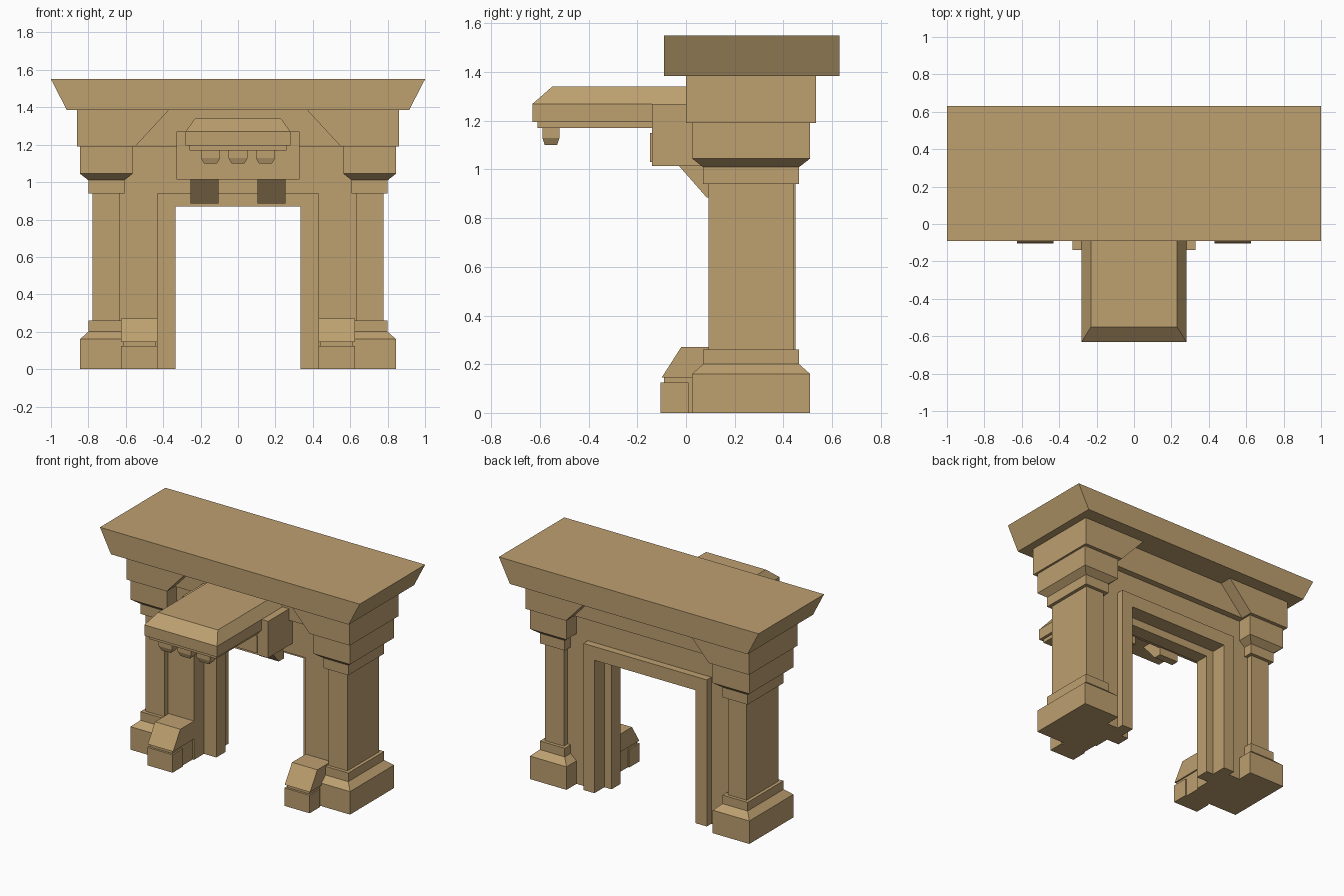
import bpy, bmesh

if "Cube" in bpy.data.objects:
    bpy.data.objects.remove(bpy.data.objects["Cube"])

stone = bpy.data.materials.new("tan stone")
stone.diffuse_color = (0.51, 0.35, 0.16, 1)
stone.use_nodes = True
stone.node_tree.nodes["Principled BSDF"].inputs["Base Color"].default_value = stone.diffuse_color


def finish(name, bm, mirror=False):
    bmesh.ops.recalc_face_normals(bm, faces=bm.faces)
    me = bpy.data.meshes.new(name)
    bm.to_mesh(me)
    bm.free()
    me.materials.append(stone)
    ob = bpy.data.objects.new(name, me)
    bpy.context.collection.objects.link(ob)
    if mirror:
        ob.modifiers.new("mirror", 'MIRROR')
    return ob


def loft(name, rings, mirror=False):
    """Stack of rectangles (x0, x1, y0, y1, z) joined into one solid."""
    bm = bmesh.new()
    loops = [[bm.verts.new(p) for p in ((a, c, z), (b, c, z), (b, d, z), (a, d, z))]
             for a, b, c, d, z in rings]
    for lo, hi in zip(loops, loops[1:]):
        for i in range(4):
            j = (i + 1) % 4
            bm.faces.new((lo[i], lo[j], hi[j], hi[i]))
    bm.faces.new(loops[0][::-1])
    bm.faces.new(loops[-1])
    return finish(name, bm, mirror)


def box(name, x0, x1, y0, y1, z0, z1, mirror=False):
    return loft(name, [(x0, x1, y0, y1, z0), (x0, x1, y0, y1, z1)], mirror)


def prism(name, pts, a, b, axis, mirror=False):
    """Extrude a profile: (x,z) along y, or (y,z) along x."""
    place = (lambda p, t: (p[0], t, p[1])) if axis == 'y' else (lambda p, t: (t, p[0], p[1]))
    bm = bmesh.new()
    lo = [bm.verts.new(place(p, a)) for p in pts]
    hi = [bm.verts.new(place(p, b)) for p in pts]
    n = len(pts)
    bm.faces.new(lo)
    bm.faces.new(hi[::-1])
    for i in range(n):
        bm.faces.new((lo[i], lo[(i + 1) % n], hi[(i + 1) % n], hi[i]))
    return finish(name, bm, mirror)


def arch(name, inner, head, outer, top, y0, y1):
    """Square arch around the opening."""
    prism(name, [(-outer, 0), (-outer, top), (outer, top), (outer, 0),
                 (inner, 0), (inner, head), (-inner, head), (-inner, 0)], y0, y1, 'y')


# Top slab with slanted ends
prism("top_slab", [(-.915, 1.385), (.915, 1.385), (1, 1.55), (-1, 1.55)], -.09, .63, 'y')

# Upper corner blocks and the recessed lintel between them
prism("corner_block", [(.55, 1.19), (.86, 1.19), (.86, 1.385), (.37, 1.385)], 0, .535, 'y', True)
box("lintel", -.6, .6, .09, .445, 1.19, 1.385)

# Pillars: stepped base, shaft and capital
steps = [(0, 0), (.16, 0), (.2, .045), (.26, .045), (.26, .068), (.94, .068),
         (.94, .045), (1.01, .045), (1.045, 0), (1.19, 0)]
loft("pillar", [(.563 + i, .845 - i, .025 + i, .51 - i, z) for z, i in steps], True)

# Walls stepping in around the opening, with a raised frame at the back
arch("front_wall", .43, .94, .65, 1.19, .13, .24)
arch("inner_frame", .335, .87, .65, 1.19, .24, .34)
arch("back_wall", .39, .925, .65, 1.19, .34, .40)
arch("back_frame", .39, .925, .475, 1.02, .34, .45)

# Feet in front of the wall
prism("foot_cap", [(-.10, .145), (-.02, .27), (.14, .27), (.14, .145)], .43, .625, 'x', True)
box("foot_core", .44, .615, -.09, .14, 0, .15, True)
box("foot_block", .43, .625, -.105, .01, 0, .125, True)

# Projecting hood with chamfered top
loft("hood", [(-.28, .28, -.63, .12, 1.195), (-.28, .28, -.63, .12, 1.27),
              (-.23, .23, -.55, .12, 1.34)])
box("hood_underside", -.26, .26, -.61, .12, 1.17, 1.196)

# Hood support block, its front panel and the wedge brackets below
box("hood_support", -.33, .33, -.14, .14, 1.015, 1.27)
box("support_panel", -.25, .25, -.148, -.13, 1.03, 1.15)
prism("bracket", [(-.03, 1.016), (.085, .885), (.14, .885), (.14, 1.016)], .105, .255, 'x', True)

# Teeth hanging from the hood
for x in (-.147, 0, .147):
    loft("hood_tooth", [(x - .035, x + .035, -.58, -.53, 1.10),
                        (x - .052, x + .052, -.59, -.52, 1.13),
                        (x - .052, x + .052, -.59, -.52, 1.175)])
